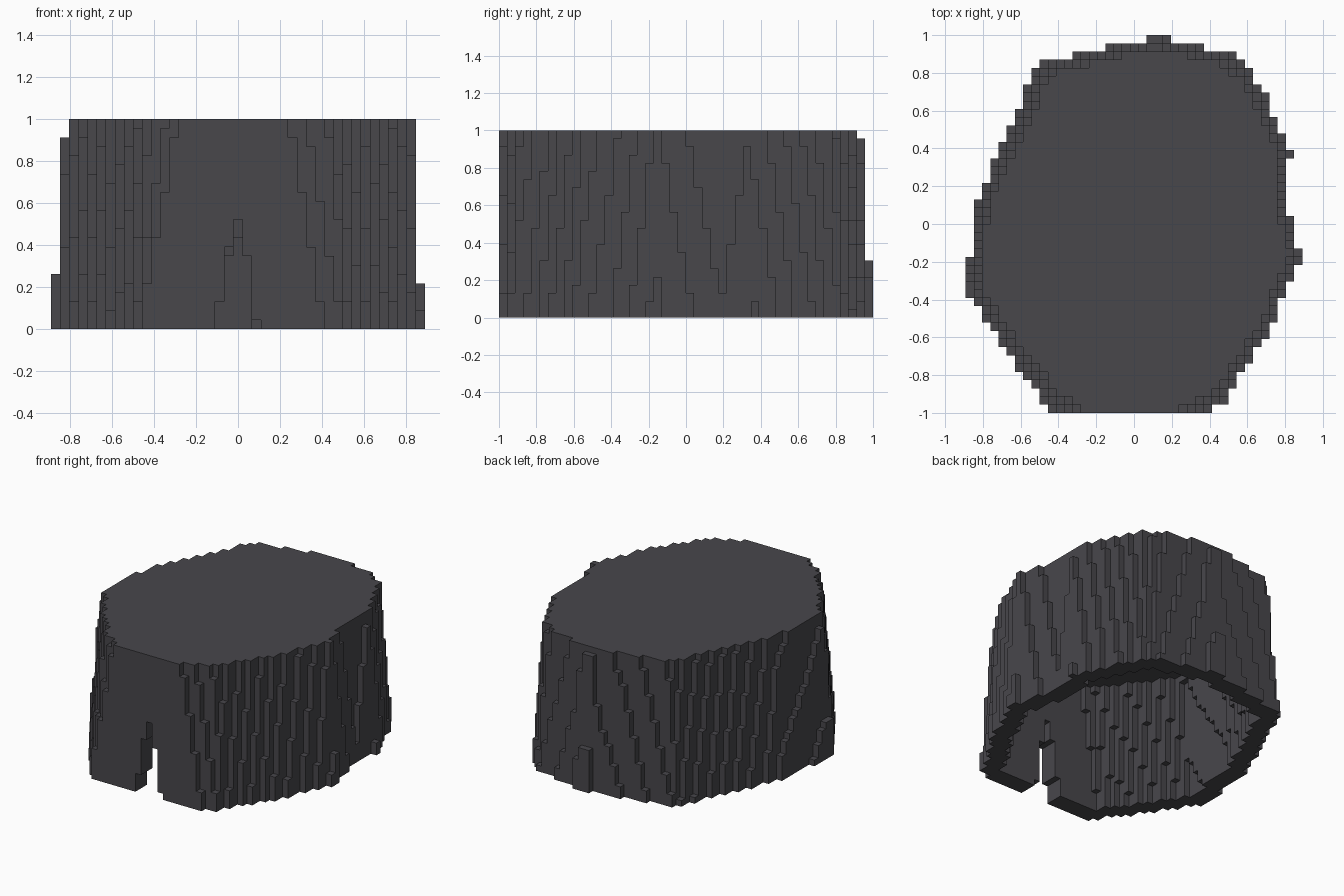
import bpy
import bmesh
from mathutils import Vector

if "Cube" in bpy.data.objects:
    bpy.data.objects.remove(bpy.data.objects["Cube"], do_unlink=True)

NX, NY, NZ = 41, 46, 23
S = 2 / NY          # edge of one block
WALL = 3            # wall thickness in blocks
ROOF = 3            # roof thickness in blocks

# Ground outline; the first four points bound the flat front wall
BASE = [(-.475, -.97), (-.47, -1.02), (.4, -1.02), (.415, -.97),
        (.5, -.935), (.515, -.88), (.55, -.82), (.72, -.57),
        (.8, -.37), (.887, -.17), (.83, .03), (.788, .19), (.836, .36),
        (.77, .52), (.69, .7), (.615, .82), (.58, .85), (.53, .893),
        (.36, .937), (.22, .97), (.17, .997), (.09, .997), (.04, .97),
        (-.15, .937), (-.32, .893), (-.49, .85), (-.535, .79),
        (-.62, .6), (-.72, .4), (-.81, .17), (-.84, .11),
        (-.872, -.2), (-.895, -.37), (-.8, -.49), (-.65, -.72),
        (-.53, -.87), (-.497, -.93)]

# Doorway column heights in blocks, left to right
DOOR = {-2: 3, -1: 9, 0: 12, 1: 8, 2: 1}


def taper(x, y, t):
    """Lean a point inward; the front wall narrows but stays upright."""
    if y < -.96:
        return x * (1 - .4 * t), y
    lean = .055 if x > 0 else .072
    pull = max(-1, min(1, x / .6))
    return x - lean * pull * t, y * (1 - .065 * t)


def inside(px, py, poly):
    hit = False
    for (ax, ay), (bx, by) in zip(poly, poly[1:] + poly[:1]):
        if (ay > py) != (by > py) and px < ax + (py - ay) * (bx - ax) / (by - ay):
            hit = not hit
    return hit


def layer_cells(k):
    poly = [taper(x, y, (k + .5) / NZ) for x, y in BASE]
    return {(i, j) for i in range(NX) for j in range(NY)
            if inside((i + .5 - NX / 2) * S, (j + .5 - NY / 2) * S, poly)}


# Hollow stack of blocks, open underneath
reach = range(-WALL, WALL + 1)
near = [(a, b) for a in reach for b in reach if a * a + b * b <= WALL * WALL]
solid = set()
for k in range(NZ):
    cells = layer_cells(k)
    for i, j in cells:
        hollow = all((i + a, j + b) in cells for a, b in near)
        doorway = j < NY // 4 and k < DOOR.get(i - NX // 2, 0)
        if not doorway and (k >= NZ - ROOF or not hollow):
            solid.add((i, j, k))

# Skin: one square for each exposed block side
bm = bmesh.new()
corners = {}


def corner(p):
    key = tuple(round(c) for c in p)
    if key not in corners:
        corners[key] = bm.verts.new(((key[0] - NX / 2) * S, (key[1] - NY / 2) * S, key[2] * S))
    return corners[key]


for cell in sorted(solid):
    middle = Vector(cell) + Vector((.5, .5, .5))
    for axis in range(3):
        for sign in (-1, 1):
            n = Vector((0, 0, 0))
            n[axis] = sign
            if tuple(int(c) for c in Vector(cell) + n) in solid:
                continue
            u = Vector((0, 0, 0))
            u[(axis + 1) % 3] = 1
            v = n.cross(u)
            ring = [-u - v, u - v, u + v, v - u]
            bm.faces.new([corner(middle + (n + r) / 2) for r in ring])

mesh = bpy.data.meshes.new("hollow_shelter")
bm.to_mesh(mesh)
bm.free()
shelter = bpy.data.objects.new("hollow_shelter", mesh)
bpy.context.collection.objects.link(shelter)

# Dark grey stone
color = (.065, .063, .071, 1)
stone = bpy.data.materials.new("dark_grey")
stone.use_nodes = True
stone.diffuse_color = color
stone.node_tree.nodes["Principled BSDF"].inputs["Base Color"].default_value = color
mesh.materials.append(stone)
